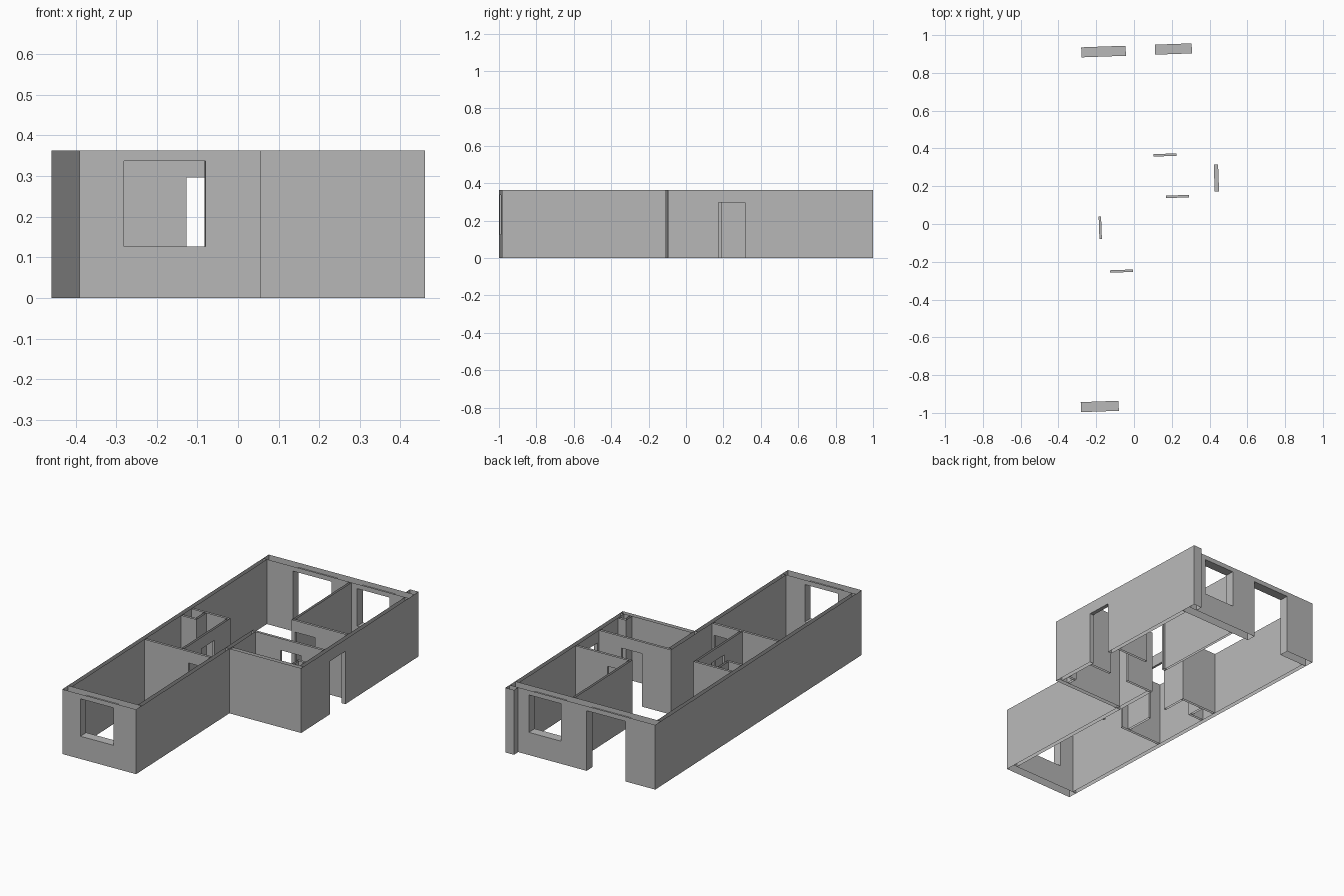
import bpy, bmesh, math
from mathutils import Matrix

cube = bpy.data.objects.get("Cube")
if cube:
    bpy.data.objects.remove(cube, do_unlink=True)

H = 0.363          # wall height
DOOR = 0.297       # inner door head
HEAD = 0.337       # window head
SILL = 0.127       # window sill
OUT, SIDE, THIN = 0.053, 0.023, 0.013   # wall thicknesses
W, FRONT_W, BACK, STEP = 0.882, 0.447, 1.93, 0.872

# Plan coordinates start at the front corner and are turned slightly
PLACE = Matrix.Translation((-0.39, -1.0, 0)) @ Matrix.Rotation(math.asin(0.036), 4, 'Z')

plaster = bpy.data.materials.new("grey_plaster")
plaster.use_nodes = True
GREY = (0.48, 0.48, 0.48, 1)
plaster.diffuse_color = GREY
shader = next(n for n in plaster.node_tree.nodes if n.type == 'BSDF_PRINCIPLED')
shader.inputs["Base Color"].default_value = GREY
shader.inputs["Roughness"].default_value = 0.9


def wall(name, axis, start, end, at, thick, openings=(), caps=False):
    """Hollow wall, open above and below, along plan axis 'u' or 'v'.
    openings: (from, to, sill, head)."""
    bm = bmesh.new()

    def quad(points):
        verts = []
        for s, t, z in points:
            verts.append(bm.verts.new((s, t, z) if axis == 'u' else (t, s, z)))
        bm.faces.new(verts)

    def panel(s0, s1, z0, z1):
        for t in (at, at + thick):
            quad([(s0, t, z0), (s1, t, z0), (s1, t, z1), (s0, t, z1)])

    def jamb(s, z0, z1):
        quad([(s, at, z0), (s, at + thick, z0), (s, at + thick, z1), (s, at, z1)])

    def ledge(s0, s1, z):
        quad([(s0, at, z), (s1, at, z), (s1, at + thick, z), (s0, at + thick, z)])

    s = start
    for a, b, sill, head in sorted(openings):
        panel(s, a, 0, H)
        panel(a, b, head, H)
        ledge(a, b, head)
        if sill > 0:
            panel(a, b, 0, sill)
            ledge(a, b, sill)
        jamb(a, sill, head)
        jamb(b, sill, head)
        s = b
    panel(s, end, 0, H)
    if caps:
        jamb(start, 0, H)
        jamb(end, 0, H)

    bmesh.ops.remove_doubles(bm, verts=bm.verts, dist=0.0001)
    bmesh.ops.recalc_face_normals(bm, faces=bm.faces)
    bm.transform(PLACE)
    mesh = bpy.data.meshes.new(name)
    bm.to_mesh(mesh)
    bm.free()
    mesh.materials.append(plaster)
    obj = bpy.data.objects.new(name, mesh)
    bpy.context.collection.objects.link(obj)
    return obj


# Outer walls
wall("front_wall", 'u', 0, FRONT_W, 0, OUT, [(0.11, 0.31, SILL, HEAD)], True)
wall("back_wall", 'u', 0, W, BACK - OUT, OUT,
     [(0.18, 0.415, 0, HEAD), (0.57, 0.765, SILL, HEAD)], True)
wall("right_long_wall", 'v', OUT, BACK - OUT, 0, SIDE)
wall("left_front_wall", 'v', OUT, STEP, FRONT_W - SIDE, SIDE)
wall("step_wall", 'u', FRONT_W, W, STEP, SIDE, caps=True)
wall("left_back_wall", 'v', STEP + SIDE, BACK - OUT, W - SIDE, SIDE,
     [(1.142, 1.285, 0, DOOR)])
wall("corner_pillar", 'u', W - 0.052, W, BACK, 0.039, caps=True)

# Front room and bathroom
wall("front_room_wall", 'u', SIDE, FRONT_W - SIDE, 0.732, THIN,
     [(0.29, 0.412, 0, DOOR)])
wall("bathroom_side_wall", 'v', 0.732 + THIN, 1.17, 0.24, THIN,
     [(0.912, 1.032, 0, DOOR)])
wall("bathroom_back_wall", 'u', SIDE, 0.24 + THIN, 1.17, THIN, caps=True)
wall("bathroom_shaft_front", 'u', SIDE, 0.115, 1.075, THIN, caps=True)
wall("bathroom_shaft_side", 'v', 1.075 + THIN, 1.17, 0.115 - THIN, THIN)

# Room behind the step, with its shaft
wall("small_room_side_wall", 'v', STEP, 1.116, FRONT_W - SIDE, SIDE, caps=True)
wall("small_room_back_wall", 'u', FRONT_W - SIDE, W - SIDE, 1.116, THIN,
     [(0.6, 0.722, 0, DOOR)], True)
wall("small_room_shaft_back", 'u', 0.81, W - SIDE, 0.94, THIN, caps=True)
wall("small_room_shaft_side", 'v', STEP + SIDE, 0.94, 0.81, THIN)

# Back bedroom
wall("bedroom_front_wall", 'u', 0.522, W - SIDE, 1.338, THIN,
     [(0.543, 0.663, 0, DOOR)], True)
wall("bedroom_side_wall", 'v', 1.338 + THIN, BACK - OUT, 0.522, THIN)
